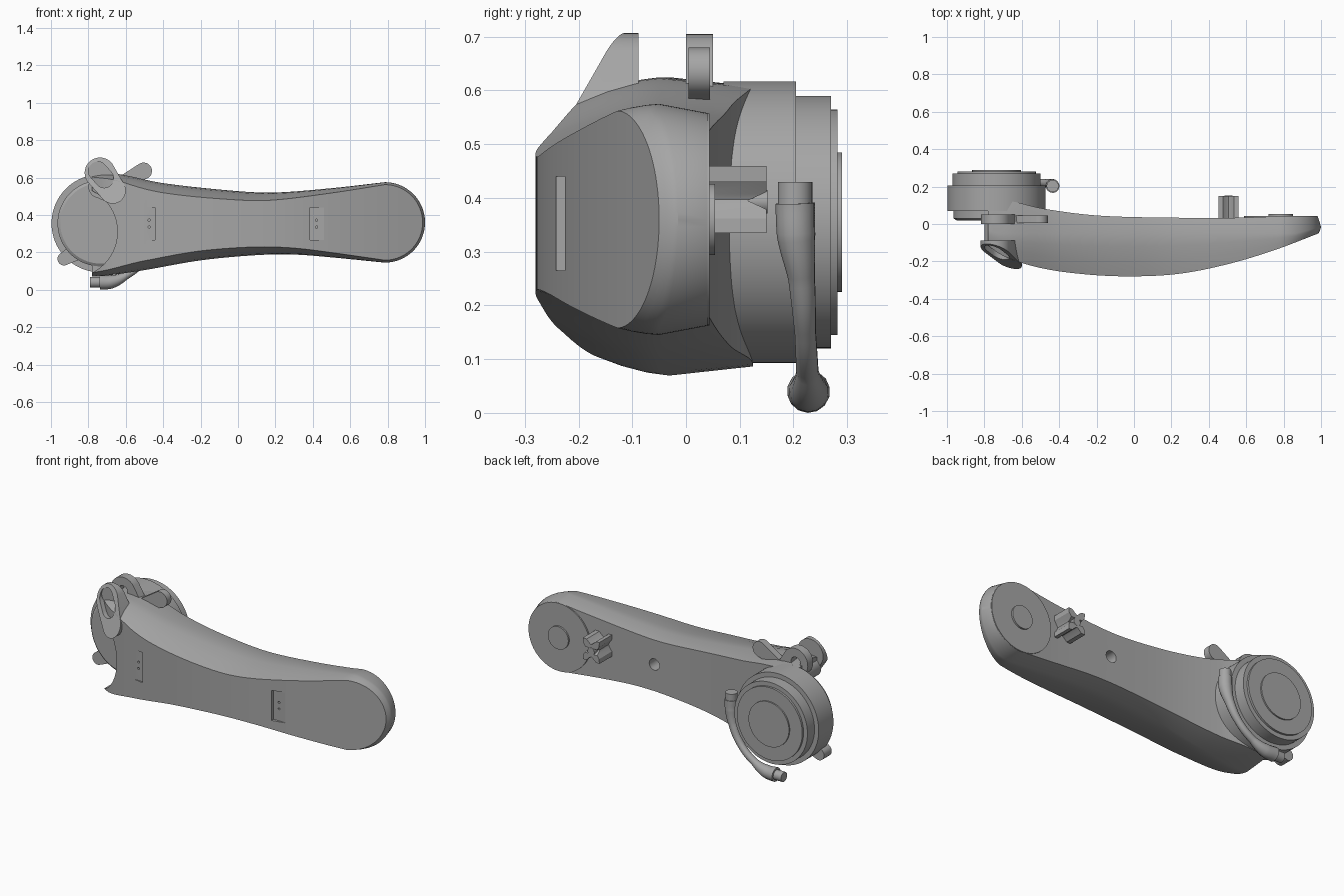
import bpy, bmesh
from math import sin, cos, pi, atan2
from mathutils import Vector

cube = bpy.data.objects.get("Cube")
if cube:
    bpy.data.objects.remove(cube)

grey = bpy.data.materials.new("plain grey")
grey.use_nodes = True
grey.diffuse_color = (0.38, 0.38, 0.38, 1)
grey.node_tree.nodes["Principled BSDF"].inputs["Base Color"].default_value = grey.diffuse_color


def finish(name, bm):
    bmesh.ops.remove_doubles(bm, verts=bm.verts, dist=1e-4)
    bmesh.ops.recalc_face_normals(bm, faces=bm.faces)
    mesh = bpy.data.meshes.new(name)
    bm.to_mesh(mesh)
    bm.free()
    ob = bpy.data.objects.new(name, mesh)
    bpy.context.collection.objects.link(ob)
    mesh.materials.append(grey)
    return ob


def activate(ob):
    bpy.ops.object.select_all(action="DESELECT")
    ob.select_set(True)
    bpy.context.view_layer.objects.active = ob


def smooth(ob, angle=0.5):
    activate(ob)
    bpy.ops.object.shade_smooth_by_angle(angle=angle)


def cut(ob, cutter):
    cutter.hide_render = True
    mod = ob.modifiers.new("cut", "BOOLEAN")
    mod.operation, mod.solver, mod.object = "DIFFERENCE", "EXACT", cutter
    activate(ob)
    bpy.ops.object.modifier_apply(modifier=mod.name)
    bpy.data.objects.remove(cutter)


def loft(name, rings):
    bm = bmesh.new()
    rows = [[bm.verts.new(p) for p in ring] for ring in rings]
    n = len(rows[0])
    for a, b in zip(rows, rows[1:]):
        for i in range(n):
            bm.faces.new((a[i], a[(i + 1) % n], b[(i + 1) % n], b[i]))
    for row in (rows[0], rows[-1]):
        if len({tuple(round(c, 4) for c in v.co) for v in row}) == n:
            bm.faces.new(row)
    return finish(name, bm)


def prism(name, outline, y0, y1):
    return loft(name, [[(x, y, z) for x, z in outline] for y in (y0, y1)])


def turned(name, x, z, profile, n=96):
    """Turn (y, radius) steps about an axis along y."""
    return loft(name, [[(x + r * cos(2 * pi * i / n), y, z + r * sin(2 * pi * i / n))
                        for i in range(n)] for y, r in profile])


def capsule(a, b, ra, rb, n=16):
    turn = atan2(b[1] - a[1], b[0] - a[0])
    return [(c[0] + r * cos(turn + s + pi * i / n), c[1] + r * sin(turn + s + pi * i / n))
            for c, r, s in ((a, ra, pi / 2), (b, rb, -pi / 2)) for i in range(n + 1)]


def curve(points):
    """Smooth interpolation through (x, value) pairs."""
    def value(x):
        k = 0
        while k < len(points) - 2 and x > points[k + 1][0]:
            k += 1
        def slope(i):
            lo, hi = points[max(i - 1, 0)], points[min(i + 1, len(points) - 1)]
            return (hi[1] - lo[1]) / (hi[0] - lo[0])
        (xa, va), (xb, vb) = points[k], points[k + 1]
        h = xb - xa
        t = min(max((x - xa) / h, 0), 1)
        return ((1 + 2 * t) * (1 - t) ** 2 * va + t * (1 - t) ** 2 * h * slope(k)
                + t * t * (3 - 2 * t) * vb + t * t * (t - 1) * h * slope(k + 1))
    return value


# Arm: lofted shell with a bowed front, sloping shoulders and a round end
END_X, END_Z, END_R = 0.785, 0.36, 0.215
top = curve([(-.8, .625), (-.65, .62), (-.4, .57), (0, .527), (.2, .52), (.5, .543), (END_X, .575)])
bottom = curve([(-.8, .068), (-.7, .076), (-.5, .105), (-.2, .157), (.1, .185), (.3, .188), (.5, .173), (END_X, .145)])
front = curve([(-.8, -.1), (-.7, -.17), (-.5, -.235), (-.25, -.27), (0, -.28), (.25, -.265), (.5, -.215), (.75, -.14), (1, -.045)])
back = curve([(-.8, .125), (-.65, .12), (-.5, .085), (-.25, .05), (0, .037), (.5, .033), (END_X, .04), (1, .04)])
inset = curve([(-.8, .02), (-.7, .03), (-.5, .05), (0, .047), (.4, .03), (END_X, .013)])


def station(x, angle):
    ring_top, ring_low = [], []
    d = inset(x)
    for part, shrink in ((0, d), (.35, d * .5), (.7, d * .15), (1, 0), (2, .017)):
        px = x + (END_R - shrink) * sin(angle)
        yf, yb = front(px), back(px)
        ym = max(-.05, yf + .35 * (yb - yf))
        y = yb if part == 2 else yf + (ym - yf) * part
        hi = END_Z + (top(x) - shrink - END_Z) * cos(angle)
        lo = END_Z + (bottom(x) + shrink - END_Z) * cos(angle)
        ring_top.append((px, y, hi))
        ring_low.append((px, y, lo))
    return ring_top + ring_low[::-1]


STEPS = 56
rings = [station(-.78 + (END_X + .78) * i / STEPS, 0) for i in range(STEPS)]
rings += [station(END_X, pi / 2 * i / 24) for i in range(25)]
arm = loft("arm_shell", rings)

# Round opening at the rotor, sensor pockets, pin holes and rear hole
cut(arm, turned("opening_cutter", -.89, .31, [(-.4, .245), (.03, .245)]))
for x0, x1, floor, dots in ((-.505, -.443, -.235, -.475), (.385, .46, -.223, .42)):
    z0, z1 = .265, .44
    cut(arm, prism("pocket_cutter", [(x0, z0), (x1, z0), (x1, z1), (x0, z1)], -.4, floor))
    for z in (.335, .372):
        cut(arm, turned("pin_hole_cutter", dots, z, [(-.4, .006), (-.2, .006)], 16))
cut(arm, turned("rear_hole_cutter", .18, END_Z, [(-.04, .033), (.2, .033)], 40))
smooth(arm)

# Rotor housing: stepped drum
smooth(turned("rotor_housing", -.735, .355, [
    (.02, 0), (.02, .215), (.03, .23), (.07, .23), (.07, .262), (.205, .262), (.205, .235), (.27, .235),
    (.27, .21), (.282, .21), (.282, .13), (.29, .13), (.29, 0)]))
smooth(prism("housing_tab", capsule((-.93, .165), (-.87, .2), .035, .045), .04, .11))

# Hinge lugs: sloped front lug and rear lug, both bored
front_lug = prism("front_lug", capsule((-.738, .625), (-.67, .53), .082, .07), -.2, -.088)
for v in front_lug.data.vertices:
    if v.co.y < -.15:
        v.co.y = -.15 - .3 * (v.co.x + .735) + .4 * (v.co.z - .62)
cut(front_lug, prism("bore_cutter", capsule((-.75, .635), (-.715, .595), .05, .05), -.3, -.11))
smooth(front_lug)
rear_lug = prism("rear_lug", capsule((-.738, .625), (-.67, .53), .08, .07), 0, .05)
cut(rear_lug, turned("bore_cutter", -.74, .625, [(-.05, .03), (.1, .03)], 32))
smooth(rear_lug)
smooth(prism("hinge_neck", capsule((-.74, .55), (-.64, .53), .06, .08), -.1, .04))
fin = prism("latch_fin", capsule((-.61, .585), (-.505, .635), .03, .045), .005, .045)
smooth(fin)

# Rear pad, cap disc and star-shaped hook
smooth(turned("rear_pad", END_X, END_Z, [(.02, 0), (.02, .197), (.044, .197), (.044, .066), (.054, .066), (.054, 0)]))
star = []
for i in range(24):
    a = 2 * pi * i / 24
    r = .036 + .052 * abs(cos(2 * a + pi / 2)) ** 3
    star.append((.505 + .85 * r * cos(a), .397 + r * sin(a)))
hook = loft("rear_hook", [[(x, y, z) for x, z in star] for y in (.02, .15)])
notch = [(.19, .43), (.19, .36), (.115, .395)]
cut(hook, loft("notch_cutter", [[(x, y, z) for y, z in notch] for x in (.3, .7)]))
smooth(hook)
smooth(turned("hook_pin", .505, .393, [(.1, .022), (.152, .022)], 24))

# Cable arm: tapered tube wrapped round the housing, with end plugs
path = [Vector(p) for p in ((-.435, .203, .39), (-.437, .205, .33), (-.455, .215, .25),
                            (-.51, .222, .15), (-.6, .226, .075), (-.68, .228, .042), (-.74, .228, .04))]
radii = [.037, .036, .025, .02, .021, .036, .04]
data = bpy.data.curves.new("cable_arm", "CURVE")
data.dimensions, data.bevel_depth, data.bevel_resolution = "3D", 1, 5
data.use_fill_caps = True
spline = data.splines.new("BEZIER")
spline.bezier_points.add(len(path) - 1)
for p, co, r in zip(spline.bezier_points, path, radii):
    p.co, p.radius = co, r
    p.handle_left_type = p.handle_right_type = "AUTO"
data.materials.append(grey)
tube = bpy.data.objects.new("cable_arm", data)
bpy.context.collection.objects.link(tube)
activate(tube)
bpy.ops.object.convert(target="MESH")
smooth(bpy.context.object)
for name, start, step, r in (("upper_plug", path[0], Vector((0, 0, .04)), .032),
                             ("lower_plug", path[-1], Vector((-.05, 0, 0)), .028)):
    u = Vector((0, 1, 0))
    w = step.normalized().cross(u)
    smooth(loft(name, [[c + r * (cos(pi * i / 16) * u + sin(pi * i / 16) * w) for i in range(32)]
                       for c in (start - step * .3, start + step)]))
